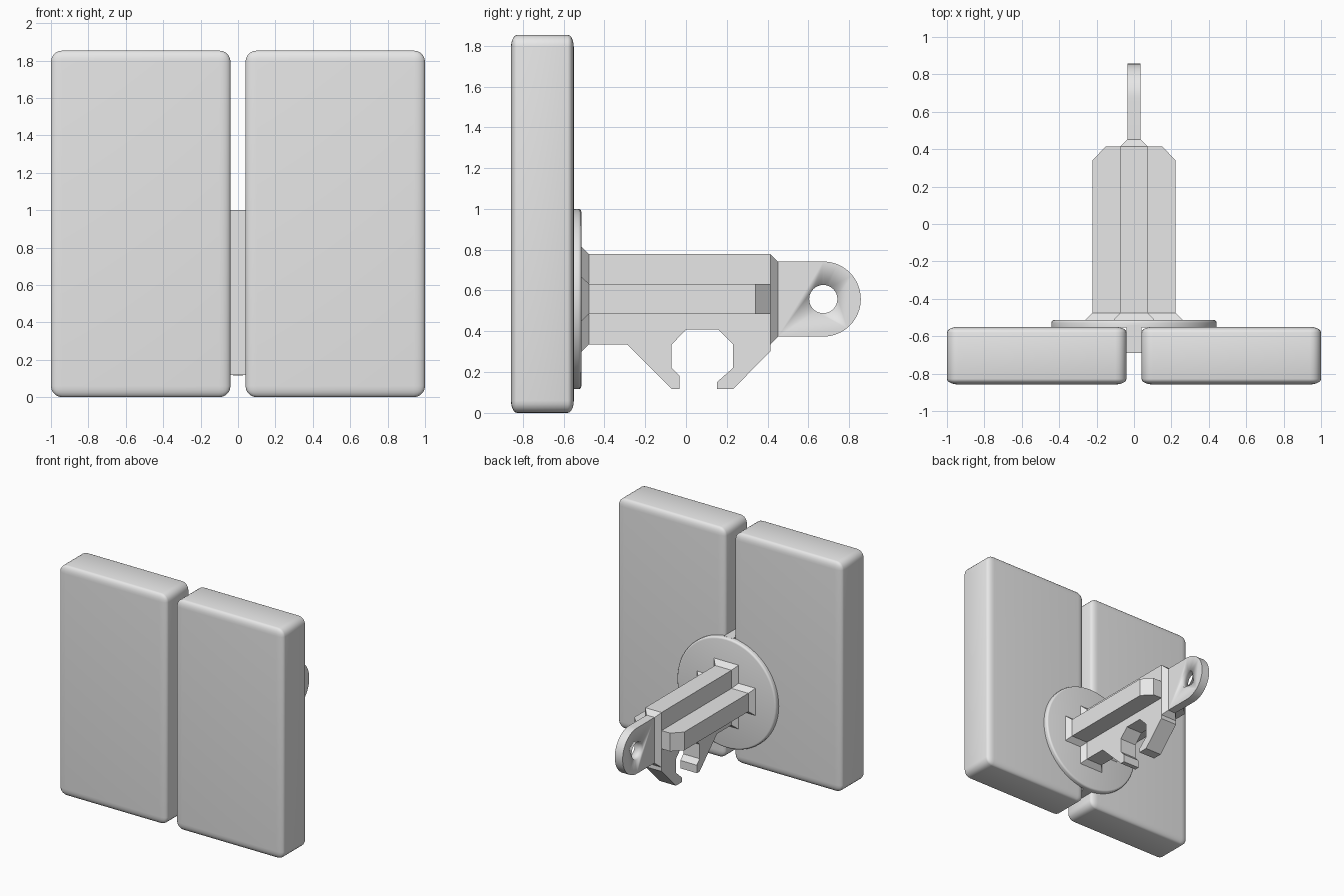
import bpy, bmesh, math
from mathutils import Matrix

if "Cube" in bpy.data.objects:
    bpy.data.objects.remove(bpy.data.objects["Cube"], do_unlink=True)

grey = bpy.data.materials.new("plain_grey")
grey.use_nodes = True
grey.diffuse_color = (0.8, 0.8, 0.8, 1)
grey.node_tree.nodes["Principled BSDF"].inputs["Base Color"].default_value = (0.8, 0.8, 0.8, 1)


def finish(name, bm, smooth=False):
    bmesh.ops.recalc_face_normals(bm, faces=bm.faces)
    mesh = bpy.data.meshes.new(name)
    bm.to_mesh(mesh)
    bm.free()
    mesh.materials.append(grey)
    obj = bpy.data.objects.new(name, mesh)
    bpy.context.collection.objects.link(obj)
    bpy.ops.object.select_all(action='DESELECT')
    obj.select_set(True)
    bpy.context.view_layer.objects.active = obj
    if smooth:
        bpy.ops.object.shade_smooth_by_angle(angle=math.radians(35))
    return obj


def loft(name, start, end, smooth=False):
    """Solid between two matching outlines of 3D points."""
    bm = bmesh.new()
    a = [bm.verts.new(p) for p in start]
    b = [bm.verts.new(p) for p in end]
    bm.faces.new(a)
    bm.faces.new(b)
    for i in range(len(a)):
        j = (i + 1) % len(a)
        bm.faces.new((a[i], a[j], b[j], b[i]))
    return finish(name, bm, smooth)


def side_plate(name, outline, half, smooth=False):
    """Side outline in (y, z), extruded across x."""
    return loft(name, [(-half, y, z) for y, z in outline],
                [(half, y, z) for y, z in outline], smooth)


def rect(half, low, high, y):
    return [(-half, y, low), (half, y, low), (half, y, high), (-half, y, high)]


def cylinder(name, radius, depth, axis, centre, rim=0.0, segments=64):
    bm = bmesh.new()
    bmesh.ops.create_cone(bm, cap_ends=True, segments=segments, radius1=radius,
                          radius2=radius, depth=depth)
    if rim:
        edges = [e for e in bm.edges if all(v.co.z > 0 for v in e.verts)]
        bmesh.ops.bevel(bm, geom=edges, offset=rim, segments=3, profile=0.5, affect='EDGES')
    turn = Matrix.Rotation(math.radians(-90), 4, 'X') if axis == 'Y' \
        else Matrix.Rotation(math.radians(90), 4, 'Y')
    bmesh.ops.transform(bm, matrix=Matrix.Translation(centre) @ turn, verts=bm.verts)
    return finish(name, bm, True)


# Two rounded pads, with edges rounded less in depth than in width
for side, label in ((1, "left"), (-1, "right")):
    bm = bmesh.new()
    bmesh.ops.create_cube(bm, size=1)
    bmesh.ops.scale(bm, vec=(0.96, 0.616, 1.853), verts=bm.verts)
    bmesh.ops.bevel(bm, geom=bm.edges[:], offset=0.06, segments=5, profile=0.5, affect='EDGES')
    bmesh.ops.scale(bm, vec=(1, 0.5, 1), verts=bm.verts)
    bmesh.ops.translate(bm, vec=(side * 0.52, -0.704, 0.9265), verts=bm.verts)
    finish(label + "_pad", bm, True)

# Round mounting plate and the web that reaches between the pads
MID = 0.558
cylinder("mounting_plate", 0.442, 0.04, 'Y', (0, -0.533, MID), rim=0.015)
loft("centre_web", rect(0.04, 0.118, 1.0, -0.69), rect(0.04, 0.118, 1.0, -0.54))

# Upright rib with the hook jaws cut below it
side_plate("rib_and_hook", [
    (-0.475, 0.778), (-0.475, 0.336), (-0.29, 0.336), (-0.07, 0.118), (-0.033, 0.118),
    (-0.033, 0.182), (-0.07, 0.22), (-0.07, 0.336), (0.003, 0.41), (0.156, 0.41),
    (0.23, 0.336), (0.23, 0.22), (0.153, 0.152), (0.153, 0.118), (0.232, 0.118),
    (0.415, 0.303), (0.415, 0.778)], 0.073)

# Cross rib with clipped end corners
plan = [(-0.223, -0.475), (0.223, -0.475), (0.223, 0.34), (0.15, 0.415),
        (-0.15, 0.415), (-0.223, 0.34)]
loft("cross_rib", [(x, y, 0.485) for x, y in plan], [(x, y, 0.632) for x, y in plan])

# Flared feet where the ribs meet the plate
for name, half, low, high in (("upright_foot", 0.073, 0.336, 0.778),
                              ("cross_foot", 0.223, 0.485, 0.632)):
    flare = 0.038
    loft(name, rect(half + flare, low - flare, high + flare, -0.515),
         rect(half, low, high, -0.475))

# Tapered neck to the thin eyelet
loft("eyelet_neck", rect(0.073, 0.336, 0.778, 0.415), rect(0.035, 0.374, 0.741, 0.452))

# Eyelet with a round end and a through hole
CY, R = 0.673, 0.184
arc = [(CY + R * math.cos(t), MID + R * math.sin(t))
       for t in (math.radians(-90 + 180 * i / 32) for i in range(33))]
eyelet = side_plate("eyelet", [(0.45, MID - R)] + arc + [(0.45, MID + R)], 0.035, True)
cutter = cylinder("hole_cutter", 0.069, 0.3, 'X', (0, CY, MID), segments=48)
cutter.hide_render = True
cut = eyelet.modifiers.new("hole", 'BOOLEAN')
cut.operation = 'DIFFERENCE'
cut.solver = 'EXACT'
cut.object = cutter
bpy.context.view_layer.objects.active = eyelet
bpy.ops.object.modifier_apply(modifier=cut.name)
bpy.data.objects.remove(cutter, do_unlink=True)
